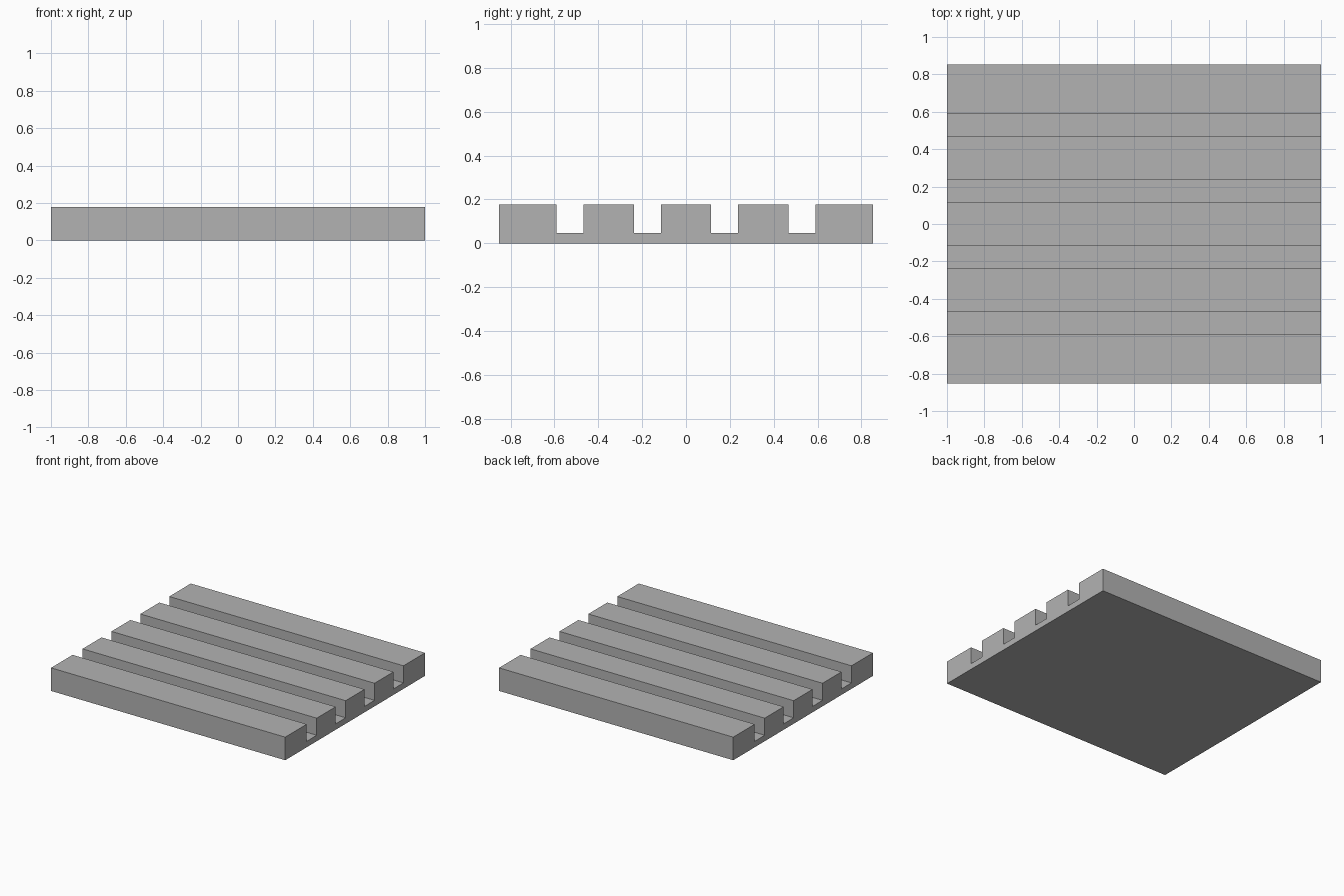
import bpy
import bmesh

cube = bpy.data.objects.get("Cube")
if cube:
    bpy.data.objects.remove(cube, do_unlink=True)

HALF_LENGTH, HALF_DEPTH = 1.0, 0.852
TOP, FLOOR = 0.178, 0.046
GROOVE_WIDTH = 0.122
GROOVE_CENTRES = (-0.529, -0.176, 0.176, 0.529)

# Plain grey material
grey = bpy.data.materials.new("grey")
grey.use_nodes = True
colour = (0.45, 0.45, 0.45, 1)
grey.diffuse_color = colour
grey.node_tree.nodes["Principled BSDF"].inputs["Base Color"].default_value = colour

# Grooved end profile, from front to back
profile = [(-HALF_DEPTH, 0), (-HALF_DEPTH, TOP)]
for centre in GROOVE_CENTRES:
    near, far = centre - GROOVE_WIDTH / 2, centre + GROOVE_WIDTH / 2
    profile += [(near, TOP), (near, FLOOR), (far, FLOOR), (far, TOP)]
profile += [(HALF_DEPTH, TOP), (HALF_DEPTH, 0)]

# Slab: the profile extruded along its length
bm = bmesh.new()
end = bm.faces.new([bm.verts.new((-HALF_LENGTH, y, z)) for y, z in profile])
extruded = bmesh.ops.extrude_face_region(bm, geom=[end], use_keep_orig=True)
moved = [v for v in extruded["geom"] if isinstance(v, bmesh.types.BMVert)]
bmesh.ops.translate(bm, verts=moved, vec=(2 * HALF_LENGTH, 0, 0))
bmesh.ops.recalc_face_normals(bm, faces=bm.faces)

mesh = bpy.data.meshes.new("grooved_slab")
bm.to_mesh(mesh)
bm.free()
mesh.materials.append(grey)
slab = bpy.data.objects.new("grooved_slab", mesh)
bpy.context.collection.objects.link(slab)
